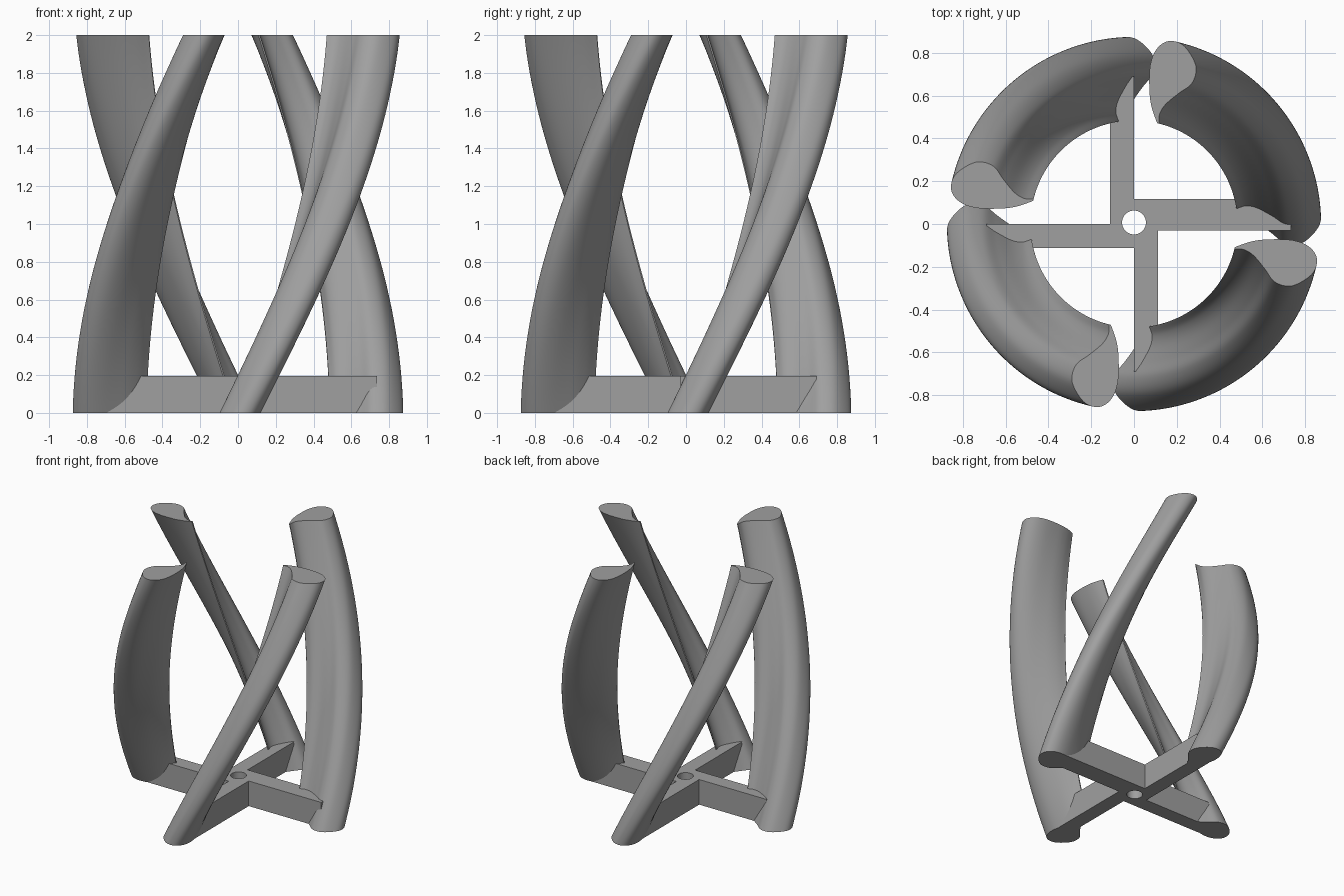
import bpy, bmesh, math
from mathutils import Vector, Matrix

if "Cube" in bpy.data.objects:
    bpy.data.objects.remove(bpy.data.objects["Cube"])

HEIGHT, TWIST, STEPS = 2.0, math.radians(75), 48

grey = bpy.data.materials.new("grey")
grey.diffuse_color = (0.35, 0.35, 0.35, 1)
grey.use_nodes = True
grey.node_tree.nodes["Principled BSDF"].inputs["Base Color"].default_value = grey.diffuse_color


def make_object(name, bm):
    bmesh.ops.recalc_face_normals(bm, faces=bm.faces)
    mesh = bpy.data.meshes.new(name)
    bm.to_mesh(mesh)
    bm.free()
    mesh.materials.append(grey)
    obj = bpy.data.objects.new(name, mesh)
    bpy.context.collection.objects.link(obj)
    return obj


def smooth(obj):
    bpy.ops.object.select_all(action='DESELECT')
    obj.select_set(True)
    bpy.context.view_layer.objects.active = obj
    bpy.ops.object.shade_smooth_by_angle(angle=math.radians(35))


def spline(points, n=6):
    """Smooth open curve through the points."""
    p = [Vector(q) for q in points]
    p = [2 * p[0] - p[1]] + p + [2 * p[-1] - p[-2]]
    out = []
    for i in range(1, len(p) - 2):
        a, b, c, d = p[i - 1:i + 3]
        for k in range(n):
            t = k / n
            out.append(0.5 * (2 * b + (c - a) * t + (2 * a - 5 * b + 4 * c - d) * t ** 2
                              + (3 * b - a - 3 * c + d) * t ** 3))
    return out + [p[-2]]


# Blade section at the top: sharp inner edge, round outer bulb, hollow side
section = spline([(0.472, -0.108), (0.545, -0.083), (0.626, -0.072), (0.743, -0.076),
                  (0.82, -0.107), (0.856, -0.165), (0.832, -0.235), (0.74, -0.289),
                  (0.66, -0.272), (0.612, -0.21), (0.56, -0.148), (0.515, -0.12),
                  (0.47, -0.116)])

# Four helical blades
for b in range(4):
    bm = bmesh.new()
    rings = []
    for s in range(STEPS + 1):
        t = s / STEPS
        rot = Matrix.Rotation(b * math.pi / 2 - TWIST * (1 - t), 3, 'Z')
        rings.append([bm.verts.new(rot @ Vector((q.x, q.y, HEIGHT * t))) for q in section])
    n = len(section)
    for lo, hi in zip(rings, rings[1:]):
        for i in range(n):
            j = (i + 1) % n
            bm.faces.new((lo[i], lo[j], hi[j], hi[i]))
    bm.faces.new(rings[0])
    bm.faces.new(rings[-1])
    smooth(make_object(f"blade_{b + 1}", bm))

# Pinwheel base: four offset arms in one plate
outline = [(0.735, -0.03), (0.735, 0.118), (0, 0.118), (0, 0.69), (-0.113, 0.69), (-0.113, 0),
           (-0.69, 0), (-0.69, -0.113), (0, -0.113), (0, -0.69), (0.113, -0.69), (0.113, -0.03)]
bm = bmesh.new()
face = bm.faces.new([bm.verts.new((x, y, 0)) for x, y in outline])
up = bmesh.ops.extrude_face_region(bm, geom=[face])
bmesh.ops.translate(bm, vec=(0, 0, 0.195),
                    verts=[v for v in up["geom"] if isinstance(v, bmesh.types.BMVert)])
base = make_object("base_arms", bm)

# Shaft hole through the hub
bm = bmesh.new()
bmesh.ops.create_cone(bm, cap_ends=True, segments=40, radius1=0.056, radius2=0.056, depth=1,
                      matrix=Matrix.Translation((0, 0.007, 0)))
cutter = make_object("hole_cutter", bm)
cutter.hide_render = True
cutter.hide_set(True)
cut = base.modifiers.new("shaft_hole", 'BOOLEAN')
cut.operation, cut.object, cut.solver = 'DIFFERENCE', cutter, 'EXACT'
bpy.context.view_layer.objects.active = base
bpy.ops.object.modifier_apply(modifier=cut.name)
smooth(base)
